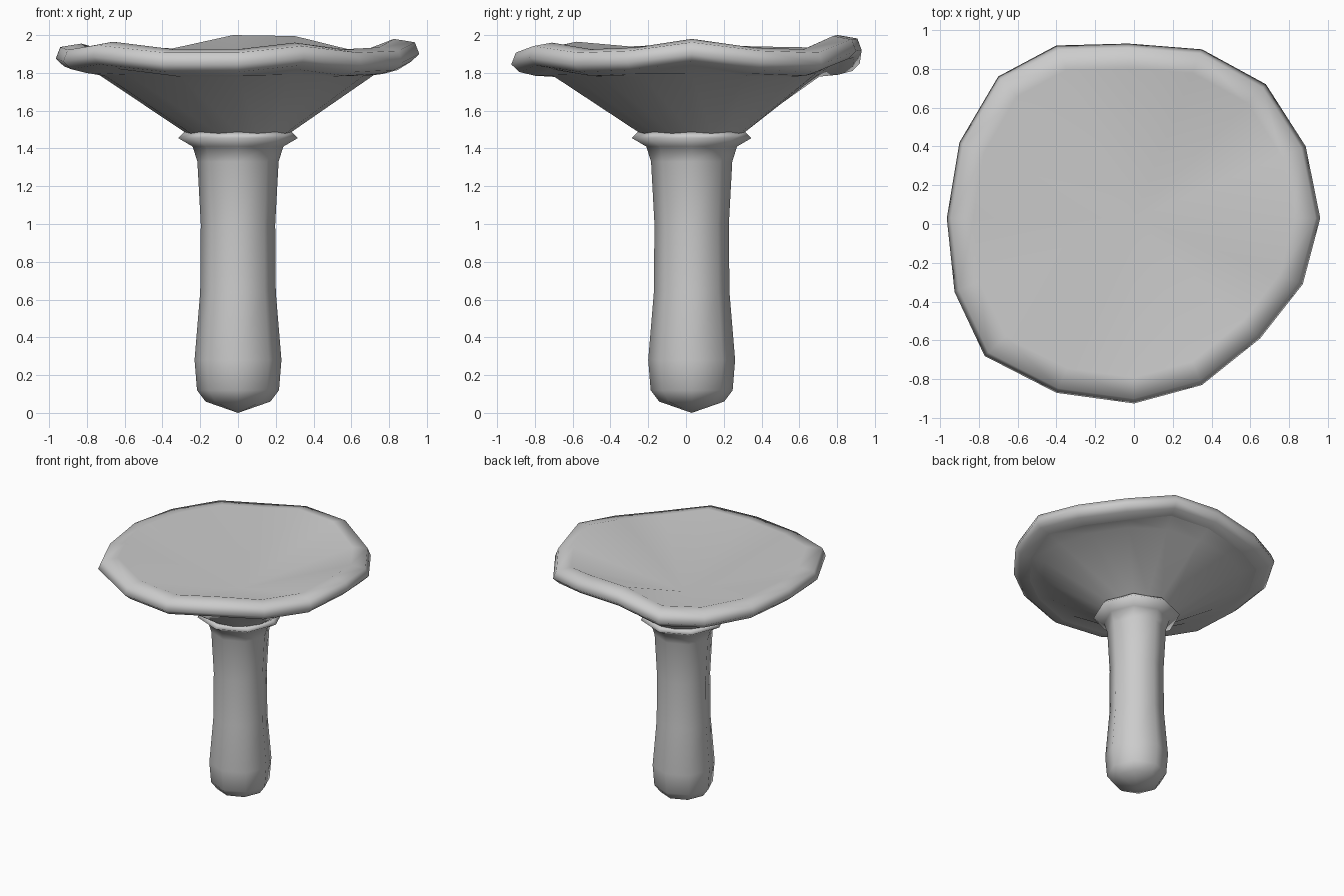
import bpy, bmesh
from math import cos, sin, pi

if "Cube" in bpy.data.objects:
    bpy.data.objects.remove(bpy.data.objects["Cube"])

CY = 0.03  # stem axis offset in y


def skin(name, rings, start, end, sharp_ring=None):
    """Join equal-sized rings of points, closing each end to a point."""
    bm = bmesh.new()
    loops = [[bm.verts.new(p) for p in r] for r in rings]
    n = len(loops[0])
    for a, b in zip(loops, loops[1:]):
        for i in range(n):
            j = (i + 1) % n
            bm.faces.new((a[i], a[j], b[j], b[i]))
    for loop, tip in ((loops[0], start), (loops[-1], end)):
        c = bm.verts.new(tip)
        for i in range(n):
            bm.faces.new((loop[i], loop[(i + 1) % n], c))
    bmesh.ops.recalc_face_normals(bm, faces=bm.faces)
    for f in bm.faces:
        f.smooth = True
    if sharp_ring is not None:
        ring = loops[sharp_ring]
        for i in range(n):
            bm.edges.get((ring[i], ring[(i + 1) % n])).smooth = False
    me = bpy.data.meshes.new(name)
    bm.to_mesh(me)
    bm.free()
    ob = bpy.data.objects.new(name, me)
    bpy.context.collection.objects.link(ob)
    return ob


def circle(r, z, n=8):
    return [(r * cos(2 * pi * i / n), CY + r * sin(2 * pi * i / n), z) for i in range(n)]


# stem with collar: eight-sided lathe profile (radius, height)
profile = [(0.172, 0.06), (0.217, 0.12), (0.23, 0.28), (0.20, 0.64), (0.197, 1.0),
           (0.215, 1.33), (0.24, 1.41), (0.317, 1.455), (0.285, 1.487), (0.22, 1.45)]
skin("mushroom_stem", [circle(r, z) for r, z in profile], (0, CY, 0), (0, CY, 1.45))

# cap: wavy rim outline (x, y, height of the rim crest)
rim = [(0.96, 0.03, 1.98), (0.885, 0.40, 1.935), (0.68, 0.72, 1.925), (0.35, 0.90, 1.995),
       (-0.03, 0.93, 2.0), (-0.40, 0.92, 1.93), (-0.70, 0.76, 1.935), (-0.90, 0.42, 1.94),
       (-0.965, 0.03, 1.955), (-0.925, -0.35, 1.94), (-0.77, -0.68, 1.965), (-0.40, -0.87, 1.925),
       (0.0, -0.925, 1.925), (0.35, -0.83, 1.96), (0.65, -0.59, 1.925), (0.87, -0.31, 1.935)]


def rim_ring(scale, drop):
    return [(x * scale, CY + (y - CY) * scale, z - drop) for x, y, z in rim]


# dished top, rounded rim cross-section, then the cone under the cap
rings = [rim_ring(s, d) for s, d in ((0.86, 0.0), (0.975, 0.018), (1.0, 0.08), (0.955, 0.12), (0.87, 0.14))]
rings.append([(x * 0.76, CY + (y - CY) * 0.76, 1.785 + 0.3 * (z - 1.945)) for x, y, z in rim])
rings += [circle(0.28, 1.485, 16), circle(0.2, 1.44, 16)]
skin("mushroom_cap", rings, (0, CY, 1.66), (0, CY, 1.44), sharp_ring=4)
